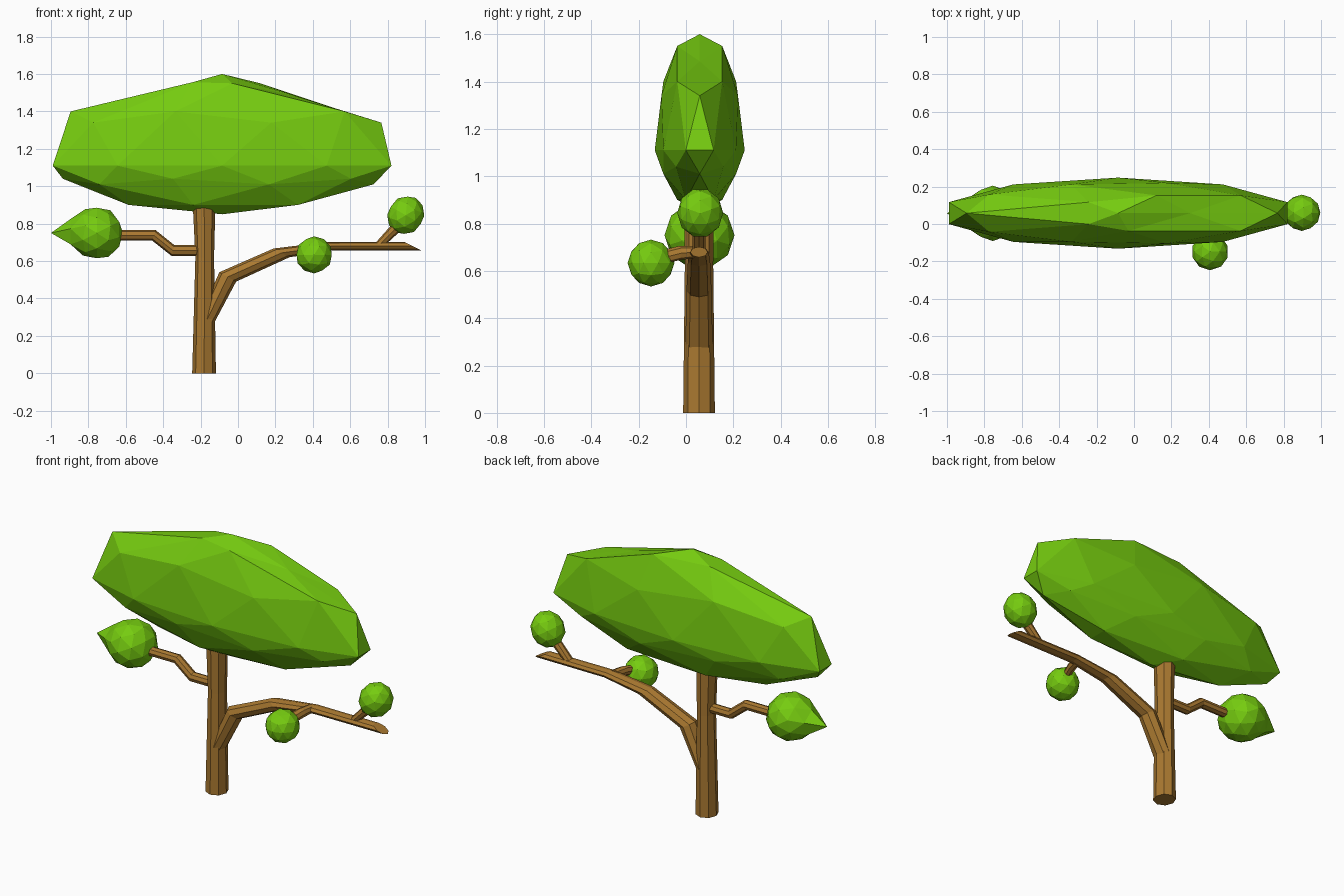
import bpy, bmesh, math
from mathutils import Vector, Matrix

if "Cube" in bpy.data.objects:
    bpy.data.objects.remove(bpy.data.objects["Cube"])


def material(name, rgb):
    m = bpy.data.materials.new(name)
    m.diffuse_color = (*rgb, 1)
    m.use_nodes = True
    m.node_tree.nodes["Principled BSDF"].inputs["Base Color"].default_value = m.diffuse_color
    return m


LEAF = material("leaf_green", (0.18, 0.60, 0.005))
BARK = material("bark_brown", (0.40, 0.19, 0.03))
Y = 0.055  # plane of trunk and main limbs


def finish(name, bm, mat):
    bmesh.ops.recalc_face_normals(bm, faces=bm.faces)
    me = bpy.data.meshes.new(name)
    bm.to_mesh(me)
    bm.free()
    me.materials.append(mat)
    ob = bpy.data.objects.new(name, me)
    bpy.context.collection.objects.link(ob)
    return ob


def tube(name, rings, sides=8):
    """Capped tube through elliptical rings given as (centre, u, v)."""
    bm = bmesh.new()
    loops = []
    for c, u, v in rings:
        angles = [2 * math.pi * k / sides for k in range(sides)]
        loops.append([bm.verts.new(Vector(c) + Vector(u) * math.cos(a) + Vector(v) * math.sin(a))
                      for a in angles])
    for a, b in zip(loops, loops[1:]):
        for k in range(sides):
            j = (k + 1) % sides
            bm.faces.new((a[k], a[j], b[j], b[k]))
    bm.faces.new(loops[0])
    bm.faces.new(loops[-1])
    return finish(name, bm, BARK)


def limb(name, sections):
    """Tube from (x, z of upper edge, x, z of lower edge, half width in y)."""
    rings = []
    for x1, z1, x2, z2, w in sections:
        rings.append((((x1 + x2) / 2, Y, (z1 + z2) / 2),
                      ((x1 - x2) / 2, 0, (z1 - z2) / 2), (0, w, 0)))
    return tube(name, rings)


def foliage(name, centre, shape):
    """Low-poly icosphere whose points are remapped by shape()."""
    bm = bmesh.new()
    bmesh.ops.create_icosphere(bm, subdivisions=2, radius=1)
    for v in bm.verts:
        v.co = Vector(centre) + Vector(shape(v.co.copy()))
    return finish(name, bm, LEAF)


# Trunk and limbs
limb("trunk", [(-0.245, 0, -0.118, 0, 0.067),
               (-0.228, 0.62, -0.128, 0.62, 0.06),
               (-0.243, 0.93, -0.12, 0.93, 0.062)])
limb("right_branch", [(-0.21, 0.29, -0.135, 0.255, 0.058),
                      (-0.10, 0.54, -0.01, 0.49, 0.053),
                      (0.19, 0.667, 0.275, 0.62, 0.047),
                      (0.48, 0.702, 0.50, 0.657, 0.04),
                      (0.89, 0.702, 0.98, 0.657, 0.037)])
limb("left_branch", [(-0.19, 0.685, -0.19, 0.627, 0.03),
                     (-0.34, 0.685, -0.355, 0.627, 0.03),
                     (-0.44, 0.765, -0.46, 0.71, 0.03),
                     (-0.66, 0.765, -0.66, 0.71, 0.03)])
limb("tip_twig", [(0.72, 0.68, 0.78, 0.68, 0.028),
                  (0.84, 0.815, 0.885, 0.775, 0.028)])
tube("front_twig", [((0.46, 0.045, 0.68), (0.03, 0.012, 0), (0, 0, 0.025)),
                    ((0.445, -0.03, 0.675), (0.03, 0.012, 0), (0, 0, 0.03)),
                    ((0.42, -0.11, 0.655), (0.03, 0.012, 0), (0, 0, 0.03))])

# Main canopy: height offset for each latitude of the icosphere
LEVELS = {-1: -0.26, -0.851: -0.21, -0.526: -0.10, -0.447: -0.07, 0: 0,
          0.447: 0.23, 0.526: 0.29, 0.851: 0.44, 1: 0.49}


def canopy_shape(p):
    level = min(LEVELS, key=lambda k: abs(k - p.z))
    x, y, z = p.x * 0.952, p.y * 0.19, LEVELS[level]
    if level == 0.851:  # uneven crown
        if p.x > 0.4:
            x, z = 0.385, 0.375
        elif p.x > 0:
            x = 0.055 if p.y < 0 else 0.205
        else:
            x, z = -0.158, 0.446
    return x, y, z


foliage("main_canopy", (-0.085, 0.058, 1.11), canopy_shape)


# Left leaf cluster: pole turned to -x and drawn out to a point
def pointed_shape(p):
    q = Matrix.Rotation(math.radians(-90), 3, 'Y') @ p
    stretch = 0.245 if q.x < -0.95 else (0.165 if q.x < -0.8 else 0.14)
    return q.x * stretch, q.y * 0.148, q.z * 0.142


foliage("left_leaf_cluster", (-0.755, 0.057, 0.75), pointed_shape)

# Small leaf balls
TILT = Matrix.Rotation(math.radians(30), 3, 'Y')
foliage("tip_leaf_ball", (0.897, 0.06, 0.845), lambda p: TILT @ Vector((p.x * 0.097, p.y * 0.097, p.z * 0.107)))
foliage("front_leaf_ball", (0.407, -0.148, 0.633), lambda p: p * 0.099)
